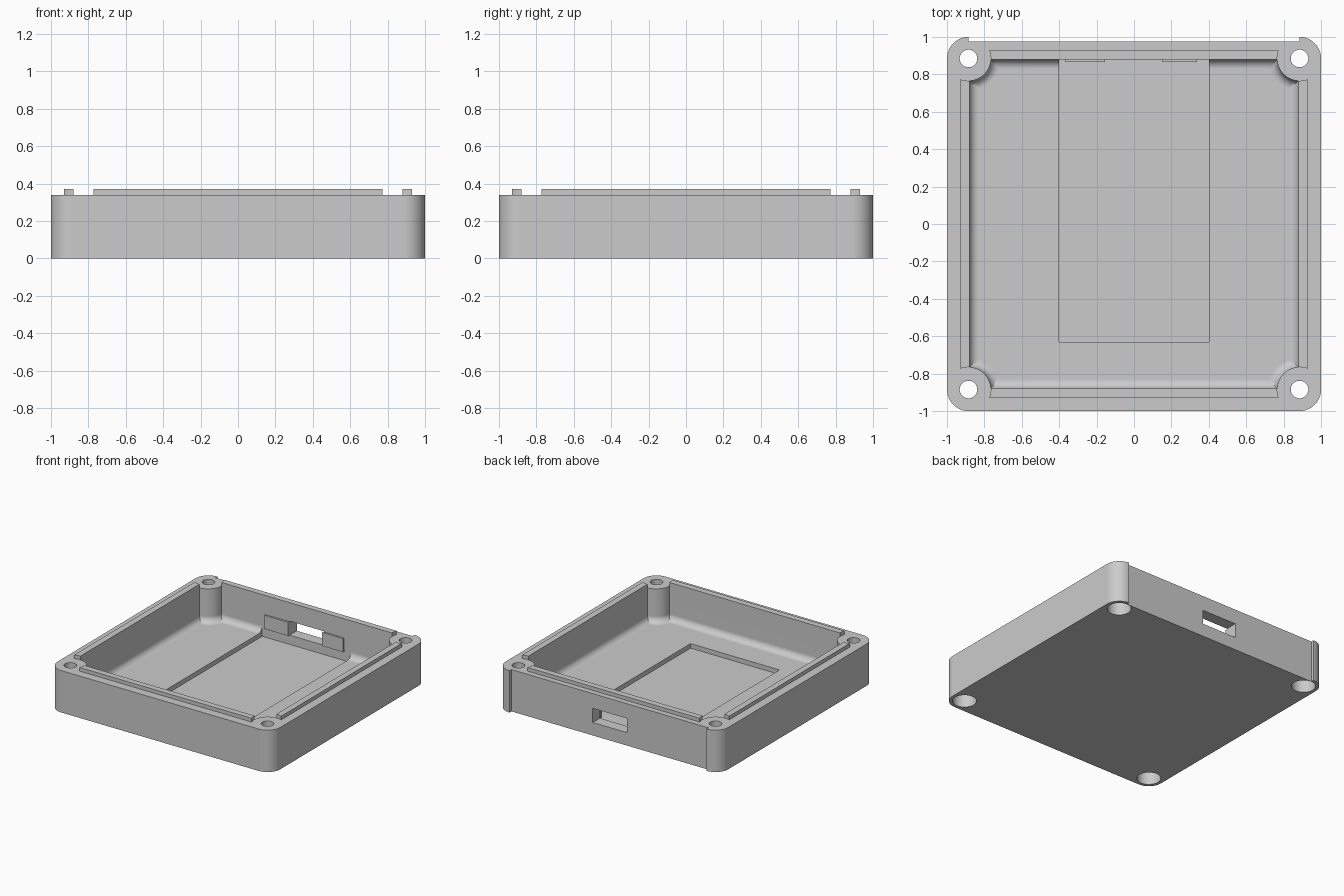
import bpy, bmesh, math

cube = bpy.data.objects.get("Cube")
if cube:
    bpy.data.objects.remove(cube, do_unlink=True)

# Main dimensions
RIM, LIP_TOP, FLOOR = 0.34, 0.37, 0.067
WALL, LIP_OUT = 0.88, 0.93
POST, POST_R, FILLET = 0.885, 0.12, 0.05
CORNERS = [(sx * POST, sy * POST) for sx in (-1, 1) for sy in (-1, 1)]

grey = bpy.data.materials.new("plain_grey")
grey.use_nodes = True
grey.diffuse_color = (0.6, 0.6, 0.6, 1)
grey.node_tree.nodes["Principled BSDF"].inputs["Base Color"].default_value = (0.6, 0.6, 0.6, 1)


def loft(name, loops):
    """Solid through a stack of (outline, z) loops."""
    bm = bmesh.new()
    rings = [[bm.verts.new((x, y, z)) for x, y in pts] for pts, z in loops]
    for low, high in zip(rings, rings[1:]):
        for i in range(len(low)):
            j = (i + 1) % len(low)
            bm.faces.new((low[i], low[j], high[j], high[i]))
    bm.faces.new(rings[0][::-1])
    bm.faces.new(rings[-1])
    bmesh.ops.recalc_face_normals(bm, faces=bm.faces)
    mesh = bpy.data.meshes.new(name)
    bm.to_mesh(mesh)
    bm.free()
    mesh.materials.append(grey)
    obj = bpy.data.objects.new(name, mesh)
    bpy.context.collection.objects.link(obj)
    return obj


def box(name, x0, x1, y0, y1, z0, z1):
    pts = [(x0, y0), (x1, y0), (x1, y1), (x0, y1)]
    return loft(name, [(pts, z0), (pts, z1)])


def arc(cx, cy, r, a0, a1, n):
    return [(cx + r * math.cos(a0 + (a1 - a0) * i / n),
             cy + r * math.sin(a0 + (a1 - a0) * i / n)) for i in range(n + 1)]


def cylinder(name, cx, cy, r, z0, z1):
    pts = arc(cx, cy, r, 0, math.tau, 40)[:-1]
    return loft(name, [(pts, z0), (pts, z1)])


def turn(pts, k):
    for _ in range(k):
        pts = [(-y, x) for x, y in pts]
    return pts


def cavity_outline(inset):
    """Inner wall outline with the round screw posts left standing."""
    half, r = WALL - inset, POST_R + inset
    gap = math.asin((POST - half) / r)
    corner = arc(POST, POST, r, 1.5 * math.pi - gap, math.pi + gap, 14)
    return [p for k in range(4) for p in turn(corner, k)]


def apply(obj, mod):
    bpy.context.view_layer.objects.active = obj
    bpy.ops.object.modifier_apply(modifier=mod.name)


def cut(obj, cutter):
    mod = obj.modifiers.new("cut", "BOOLEAN")
    mod.operation, mod.solver, mod.object = "DIFFERENCE", "EXACT", cutter
    cutter.hide_render = True
    apply(obj, mod)
    bpy.data.objects.remove(cutter, do_unlink=True)


# Case body with rounded upright corners
corner = arc(POST, POST, 1 - POST, 0, math.pi / 2, 12)
outline = [p for k in range(4) for p in turn(corner, k)]
body = loft("case_body", [(outline, 0), (outline, RIM)])

# Hollow inside, with a fillet around the floor
steps = [i * math.pi / 12 for i in range(7)]
loops = [(cavity_outline(FILLET * (1 - math.sin(t))), FLOOR + FILLET * (1 - math.cos(t)))
         for t in steps]
cut(body, loft("cavity_cutter", loops + [(cavity_outline(0), 0.6)]))

# Floor pocket, recessed back face and port opening
cut(body, box("pocket_cutter", -0.4, 0.4, -0.63, WALL + 0.002, 0.03, FLOOR + FILLET))
cut(body, box("back_cutter", -POST, POST, 0.975, 1.2, -0.1, 0.6))
cut(body, box("port_cutter", -0.155, 0.155, 0.8, 1.1, 0.105, 0.22))

# Screw holes with wider bores below
for x, y in CORNERS:
    cut(body, cylinder("bore_cutter", x, y, 0.088, -0.1, 0.15))
    cut(body, cylinder("screw_cutter", x, y, 0.047, -0.2, 0.6))

# Raised lip strips between the posts
ends = [(POST - math.sqrt(POST_R ** 2 - (POST - y) ** 2), y)
        for y in (WALL, (WALL + LIP_OUT) / 2, LIP_OUT)]
strip = ends + [(-x, y) for x, y in reversed(ends)]
for k, side in enumerate(("back", "right", "front", "left")):
    pts = turn(strip, k)
    loft(side + "_lip", [(pts, RIM), (pts, LIP_TOP)])

# Thin pads beside the port on the inner wall
box("port_pad_right", -0.37, -0.155, 0.865, WALL + 0.005, 0.105, 0.215)
box("port_pad_left", 0.15, 0.337, 0.865, WALL + 0.005, 0.105, 0.215)

# Smooth curves while keeping flat faces flat
bpy.ops.object.select_all(action="DESELECT")
body.select_set(True)
bpy.context.view_layer.objects.active = body
bpy.ops.object.shade_smooth_by_angle(angle=math.radians(30))
weighted = body.modifiers.new("weighted", "WEIGHTED_NORMAL")
weighted.keep_sharp = True
apply(body, weighted)
